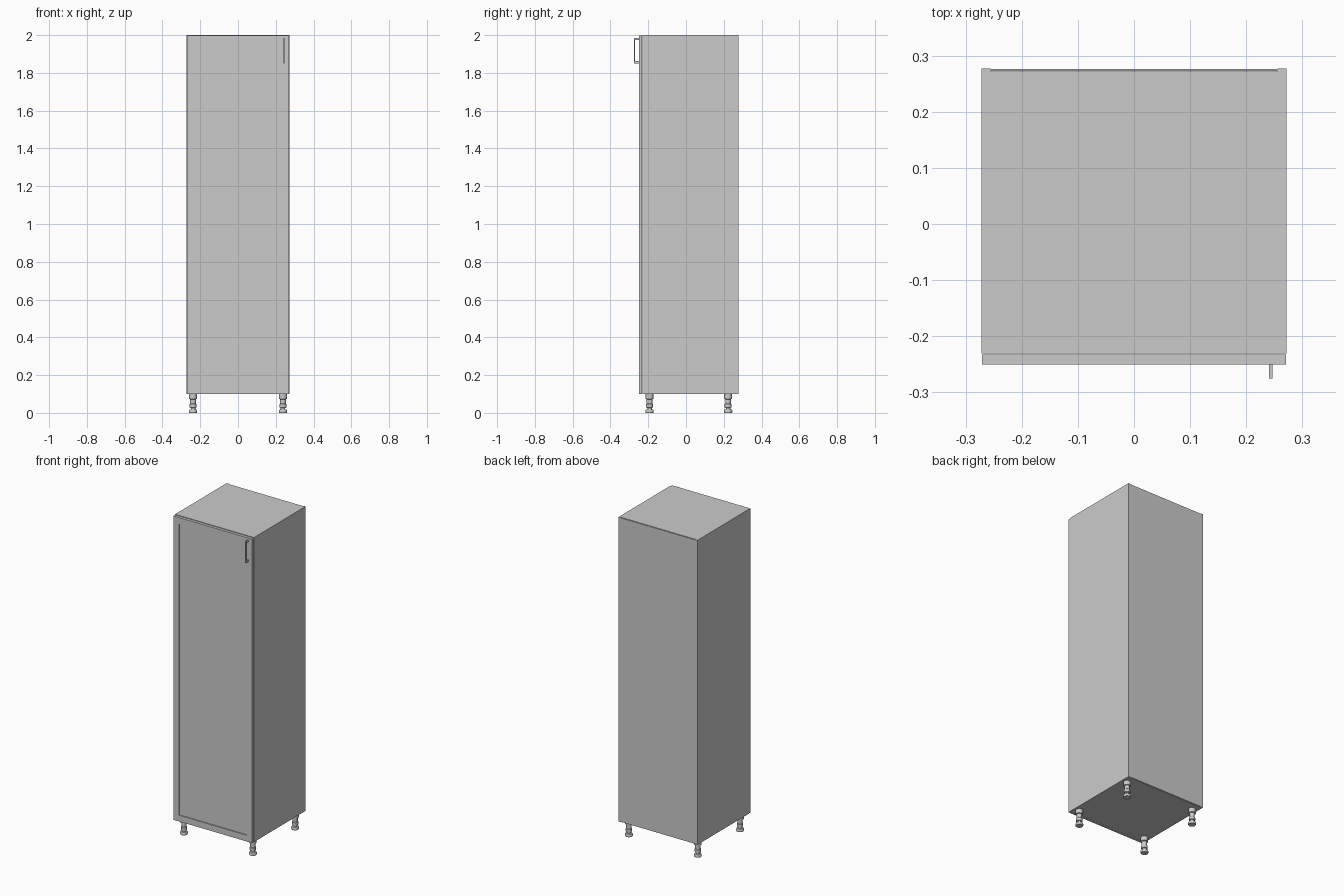
import bpy, bmesh, math
from mathutils import Vector

if "Cube" in bpy.data.objects:
    bpy.data.objects.remove(bpy.data.objects["Cube"])


def mesh_object(name, bm):
    bmesh.ops.recalc_face_normals(bm, faces=bm.faces)
    me = bpy.data.meshes.new(name)
    bm.to_mesh(me)
    bm.free()
    ob = bpy.data.objects.new(name, me)
    bpy.context.collection.objects.link(ob)
    return ob


def box_bm(lo, hi):
    bm = bmesh.new()
    bmesh.ops.create_cube(bm, size=1)
    lo, hi = Vector(lo), Vector(hi)
    for v in bm.verts:
        v.co = Vector([lo[i] + (v.co[i] + 0.5) * (hi[i] - lo[i]) for i in range(3)])
    return bm


def box(name, lo, hi):
    return mesh_object(name, box_bm(lo, hi))


def lathe(name, profile, loc, steps=20):
    bm = bmesh.new()
    verts = [bm.verts.new((r, 0, z)) for r, z in profile]
    edges = [bm.edges.new(p) for p in zip(verts, verts[1:])]
    bmesh.ops.spin(bm, geom=verts + edges, cent=(0, 0, 0), axis=(0, 0, 1),
                   angle=math.tau, steps=steps)
    bmesh.ops.remove_doubles(bm, verts=bm.verts, dist=1e-5)
    ob = mesh_object(name, bm)
    ob.location = loc
    bpy.context.view_layer.objects.active = ob
    bpy.ops.object.select_all(action='DESELECT')
    ob.select_set(True)
    bpy.ops.object.shade_smooth_by_angle(angle=math.radians(35))
    return ob


W, T = 0.272, 0.016            # half width, board thickness
FRONT, BACK = -0.231, 0.277    # carcass depth
Z0, Z1 = 0.1, 2.0

# Carcass boards
for side, s in (("left", -1), ("right", 1)):
    x0, x1 = sorted((s * W, s * (W - T)))
    box(f"{side}_side_panel", (x0, FRONT, Z0), (x1, BACK, Z1))
box("top_panel", (-W + T, FRONT, Z1 - T), (W - T, 0.2715, Z1))
box("bottom_panel", (-W + T, FRONT, Z0), (W - T, 0.2715, Z0 + T))
box("back_panel", (-W + T, 0.273, Z0 + 0.002), (W - T, 0.2765, Z1 - 0.002))

# Door with a recessed centre panel
bm = box_bm((-0.271, -0.25, Z0 + 0.001), (0.271, -0.233, Z1 - 0.003))
bm.faces.ensure_lookup_table()
face = min(bm.faces, key=lambda f: f.calc_center_median().y)
bmesh.ops.inset_region(bm, faces=[face], thickness=0.055)
panel = bmesh.ops.extrude_discrete_faces(bm, faces=[face])["faces"][0]
bmesh.ops.translate(bm, verts=panel.verts, vec=(0, 0.006, 0))
mesh_object("door", bm)

# Handle: slim grip on two posts with small mounting feet
HX = 0.244
box("handle_grip", (HX - 0.003, -0.275, 1.85), (HX + 0.003, -0.270, 1.985))
for name, z in (("lower", 1.856), ("upper", 1.979)):
    box(f"handle_{name}_post", (HX - 0.003, -0.271, z - 0.006), (HX + 0.003, -0.25, z + 0.006))

# Adjustable feet
foot = [(0, 0), (0.021, 0), (0.022, 0.003), (0.022, 0.012), (0.019, 0.017),
        (0.012, 0.019), (0.012, 0.027), (0.018, 0.029), (0.018, 0.046),
        (0.015, 0.049), (0.015, 0.072), (0.021, 0.074), (0.021, 0.1), (0, 0.1)]
for depth, y in (("front", -0.193), ("back", 0.223)):
    for side, s in (("left", -1), ("right", 1)):
        lathe(f"{depth}_{side}_foot", foot, (s * 0.238, y, 0))
